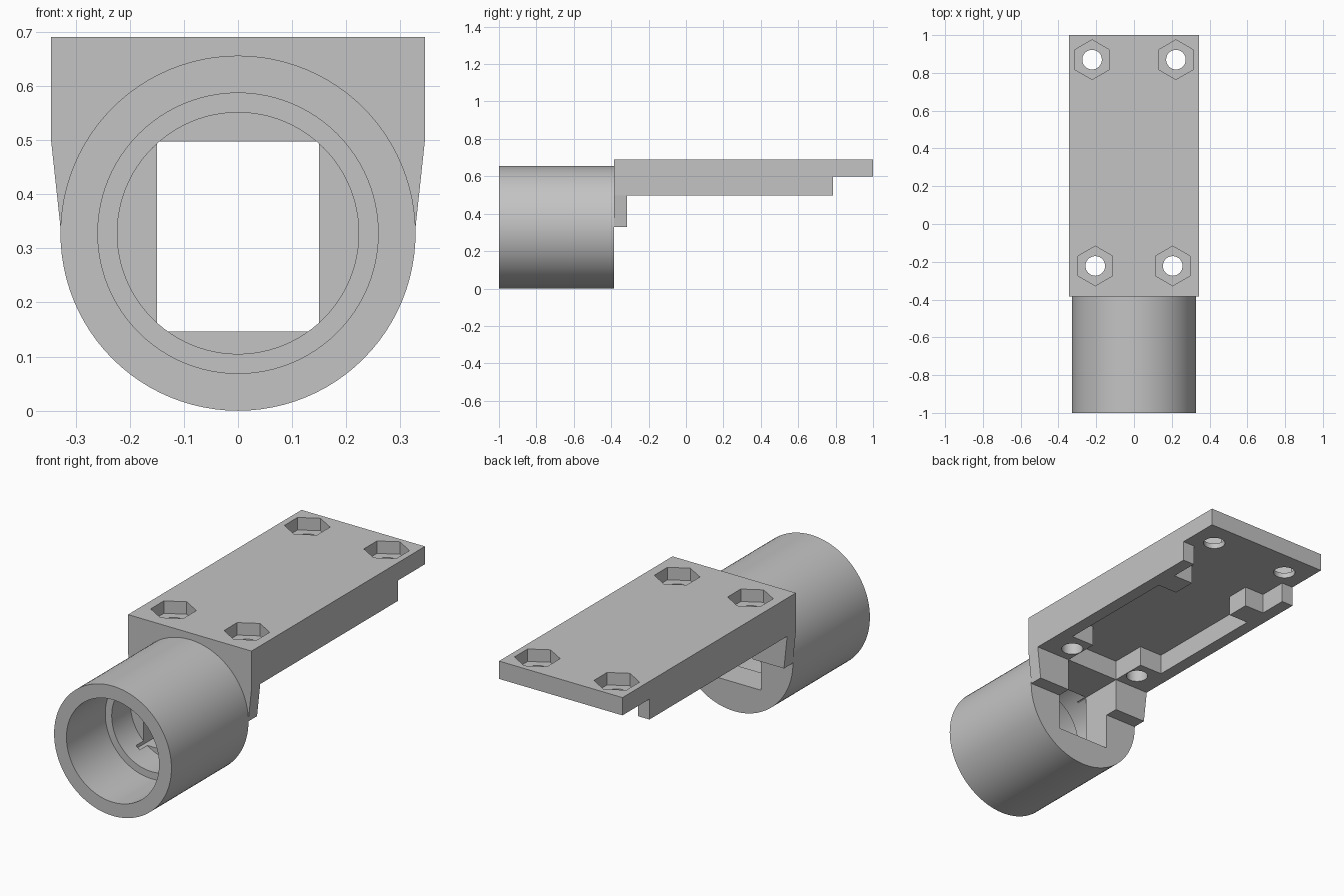
import bpy, bmesh, math
from mathutils import Vector

if "Cube" in bpy.data.objects:
    bpy.data.objects.remove(bpy.data.objects["Cube"])

grey = bpy.data.materials.new("plain grey")
grey.diffuse_color = (0.55, 0.55, 0.55, 1)
grey.use_nodes = True
grey.node_tree.nodes["Principled BSDF"].inputs["Base Color"].default_value = grey.diffuse_color

ZC = 0.328        # height of the tube axis
Z_LOW = 0.497     # underside of the side walls
Z_TOP = 0.69
Y_JOIN = -0.385   # where tube meets bracket


def prism(name, outline, axis, start, end):
    """Extrude an outline: axis 'y' takes (x, z) points, axis 'z' takes (x, y)."""
    bm = bmesh.new()
    if axis == 'y':
        verts = [bm.verts.new((a, start, b)) for a, b in outline]
        move = Vector((0, end - start, 0))
    else:
        verts = [bm.verts.new((a, b, start)) for a, b in outline]
        move = Vector((0, 0, end - start))
    face = bm.faces.new(verts)
    out = bmesh.ops.extrude_face_region(bm, geom=[face])
    new = [v for v in out["geom"] if isinstance(v, bmesh.types.BMVert)]
    bmesh.ops.translate(bm, verts=new, vec=move)
    bmesh.ops.recalc_face_normals(bm, faces=bm.faces)
    mesh = bpy.data.meshes.new(name)
    bm.to_mesh(mesh)
    bm.free()
    mesh.materials.append(grey)
    obj = bpy.data.objects.new(name, mesh)
    bpy.context.collection.objects.link(obj)
    return obj


def circle(cx, cy, r, n, turn=0.0):
    return [(cx + r * math.cos(turn + math.tau * i / n),
             cy + r * math.sin(turn + math.tau * i / n)) for i in range(n)]


def rect(x, low, high):
    return [(-x, low), (x, low), (x, high), (-x, high)]


def cut(target, cutter):
    """Subtract the cutter, then remove it."""
    mod = target.modifiers.new("cut", 'BOOLEAN')
    mod.operation = 'DIFFERENCE'
    mod.solver = 'EXACT'
    mod.object = cutter
    bpy.context.view_layer.objects.active = target
    bpy.ops.object.modifier_apply(modifier=mod.name)
    bpy.data.objects.remove(cutter)


def smooth(obj):
    bpy.ops.object.select_all(action='DESELECT')
    obj.select_set(True)
    bpy.context.view_layer.objects.active = obj
    bpy.ops.object.shade_smooth_by_angle(angle=math.radians(25))


# Tube with a stepped bore and a square opening at the back
tube = prism("tube", circle(0, ZC, 0.328, 96), 'y', -1, Y_JOIN)
cut(tube, prism("wide_bore", circle(0, ZC, 0.259, 96), 'y', -1.1, -0.69))
cut(tube, prism("narrow_bore", circle(0, ZC, 0.223, 96), 'y', -0.75, -0.54))
cut(tube, prism("square_opening", rect(0.15, 0.146, Z_LOW), 'y', -0.6, -0.3))
smooth(tube)

# Bracket plate; one stepped pocket leaves side walls, bosses and a thin tail
plate = prism("bracket_plate", rect(0.345, Y_JOIN, 1), 'z', Z_LOW, Z_TOP)
half = [(0.15, -0.315), (0.15, -0.13), (0.28, -0.13), (0.28, 0.52),
        (0.17, 0.52), (0.17, 0.64), (0.28, 0.64), (0.28, 0.785),
        (0.4, 0.785), (0.4, 1.1)]
pocket = half + [(-x, y) for x, y in reversed(half)]
cut(plate, prism("pocket", pocket, 'z', 0.4, 0.6))

# Bolt holes with hexagonal nut recesses
for x, y in ((0.222, 0.87), (0.205, -0.222)):
    for side in (-1, 1):
        cut(plate, prism("nut_recess", circle(side * x, y, 0.105, 6, math.pi / 6),
                         'z', 0.627, 0.8))
        cut(plate, prism("bolt_hole", circle(side * x, y, 0.052, 32), 'z', 0.4, 0.8))
smooth(plate)

# Tapered legs joining the plate to the tube, either side of the opening
for side, label in ((-1, "left"), (1, "right")):
    leg = [(0.15, 0.33), (0.327, 0.33), (0.345, Z_LOW), (0.15, Z_LOW)]
    prism(label + "_leg", [(side * x, z) for x, z in leg], 'y', Y_JOIN, -0.315)
